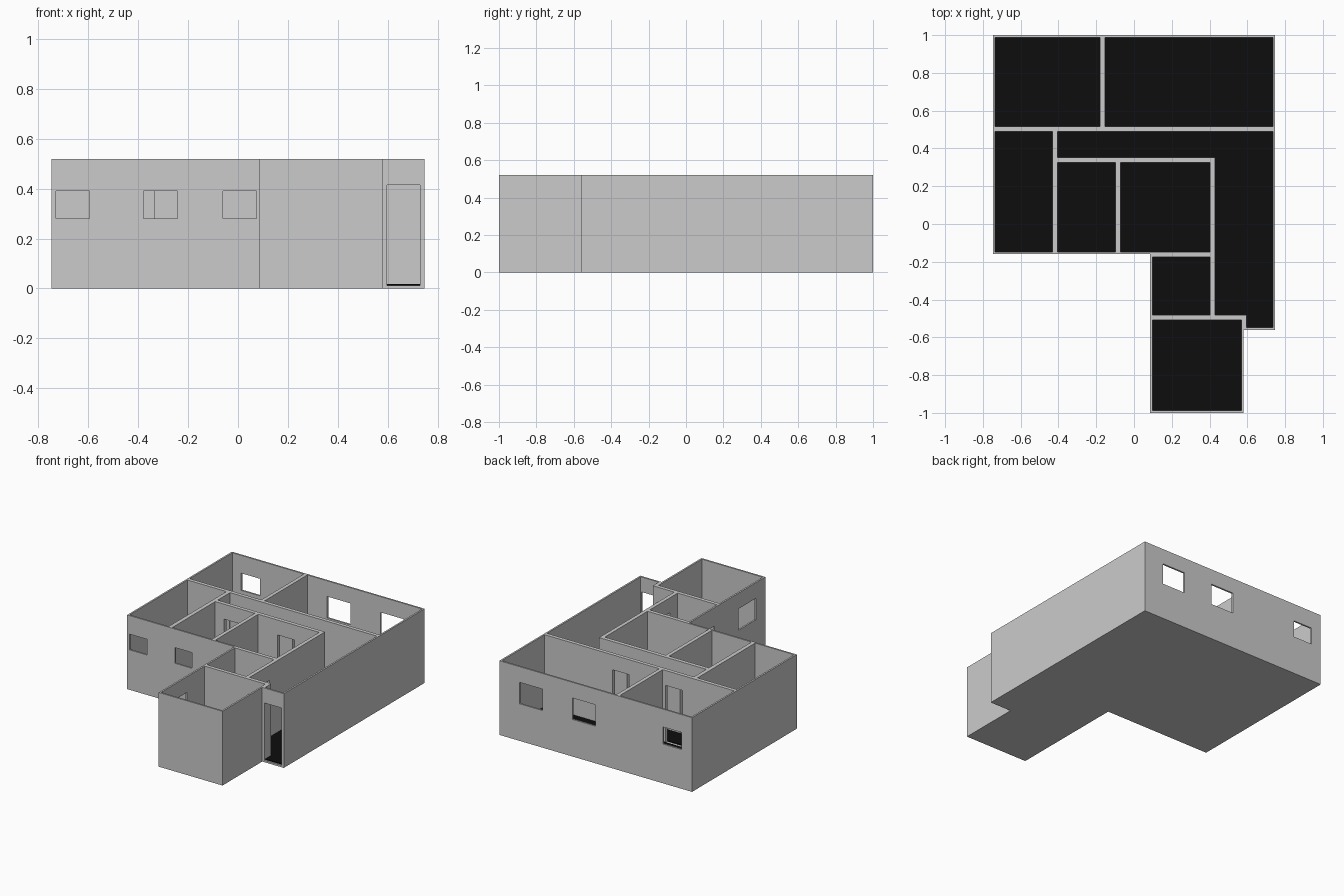
import bpy, bmesh

if "Cube" in bpy.data.objects:
    bpy.data.objects.remove(bpy.data.objects["Cube"])

H = 0.52          # wall height
SLAB = 0.012      # slab thickness
FLOOR = 0.018     # finished floor level


def prism(name, outline, z0, z1):
    """Extrude a counter-clockwise plan outline between two heights."""
    bm = bmesh.new()
    base = bm.faces.new([bm.verts.new((x, y, z0)) for x, y in outline])
    ext = bmesh.ops.extrude_face_region(bm, geom=[base], use_keep_orig=True)
    top = [v for v in ext["geom"] if isinstance(v, bmesh.types.BMVert)]
    bmesh.ops.translate(bm, verts=top, vec=(0, 0, z1 - z0))
    bmesh.ops.recalc_face_normals(bm, faces=bm.faces)
    me = bpy.data.meshes.new(name)
    bm.to_mesh(me)
    bm.free()
    ob = bpy.data.objects.new(name, me)
    bpy.context.scene.collection.objects.link(ob)
    return ob


def rect(x0, x1, y0, y1):
    return [(x0, y0), (x1, y0), (x1, y1), (x0, y1)]


# solid block of the house
house = prism("house_walls", [(-0.747, -0.16), (0.085, -0.16), (0.085, -1), (0.58, -1),
                              (0.58, -0.56), (0.747, -0.56), (0.747, 1), (-0.747, 1)], 0, H)

# rooms hollowed out of the block
rooms = {
    "back_left_room": rect(-0.735, -0.18, 0.515, 0.988),
    "back_right_room": rect(-0.154, 0.735, 0.515, 0.988),
    "left_room": rect(-0.735, -0.432, -0.148, 0.489),
    "middle_left_room": rect(-0.404, -0.097, -0.148, 0.325),
    "middle_right_room": rect(-0.071, 0.402, -0.148, 0.325),
    "small_room": rect(0.097, 0.402, -0.482, -0.174),
    "front_room": rect(0.097, 0.568, -0.988, -0.508),
    "corridor": [(-0.404, 0.352), (0.428, 0.352), (0.428, -0.482), (0.595, -0.482),
                 (0.595, -0.548), (0.735, -0.548), (0.735, 0.489), (-0.404, 0.489)],
}

# door openings: plan rectangles through the walls
doors = [
    rect(0.598, 0.73, -0.58, -0.53),       # entrance
    rect(-0.335, -0.2, 0.47, 0.53),        # back left
    rect(0.08, 0.21, 0.47, 0.53),          # back right
    rect(-0.335, -0.2, 0.31, 0.37),        # middle left
    rect(0.08, 0.21, 0.31, 0.37),          # middle right
    rect(-0.45, -0.39, 0.356, 0.485),      # left
    rect(0.39, 0.44, -0.395, -0.265),      # small
    rect(0.434, 0.562, -0.52, -0.47),      # front
]

# window openings: (plan, sill, head)
windows = [(rect(x, x + 0.135, -0.18, -0.13), 0.28, 0.39) for x in (-0.73, -0.378, -0.06)]
windows += [(rect(x, x + 0.18, 0.97, 1.02), 0.26, 0.41) for x in (0.0, 0.412)]
windows += [
    (rect(-0.667, -0.52, 0.97, 1.02), 0.275, 0.395),
    (rect(0.07, 0.11, -0.897, -0.703), 0.26, 0.41),
    (rect(0.07, 0.11, -0.436, -0.30), 0.28, 0.39),
]

cutters = [prism("cutter_" + n, o, SLAB, H + 0.1) for n, o in rooms.items()]
cutters += [prism("cutter_door", o, SLAB, 0.415) for o in doors]
cutters += [prism("cutter_window", o, a, b) for o, a, b in windows]

# cut everything, then discard the cutters
bpy.context.view_layer.objects.active = house
for c in cutters:
    c.hide_render = True
    mod = house.modifiers.new("cut", "BOOLEAN")
    mod.operation = "DIFFERENCE"
    mod.solver = "EXACT"
    mod.object = c
    bpy.ops.object.modifier_apply(modifier=mod.name)
    bpy.data.objects.remove(c)

# black floor covering in every room
black = bpy.data.materials.new("black_floor")
black.diffuse_color = (0.004, 0.004, 0.004, 1)
black.use_nodes = True
black.node_tree.nodes["Principled BSDF"].inputs["Base Color"].default_value = black.diffuse_color
for n, o in rooms.items():
    prism(n + "_floor", o, SLAB, FLOOR).data.materials.append(black)
